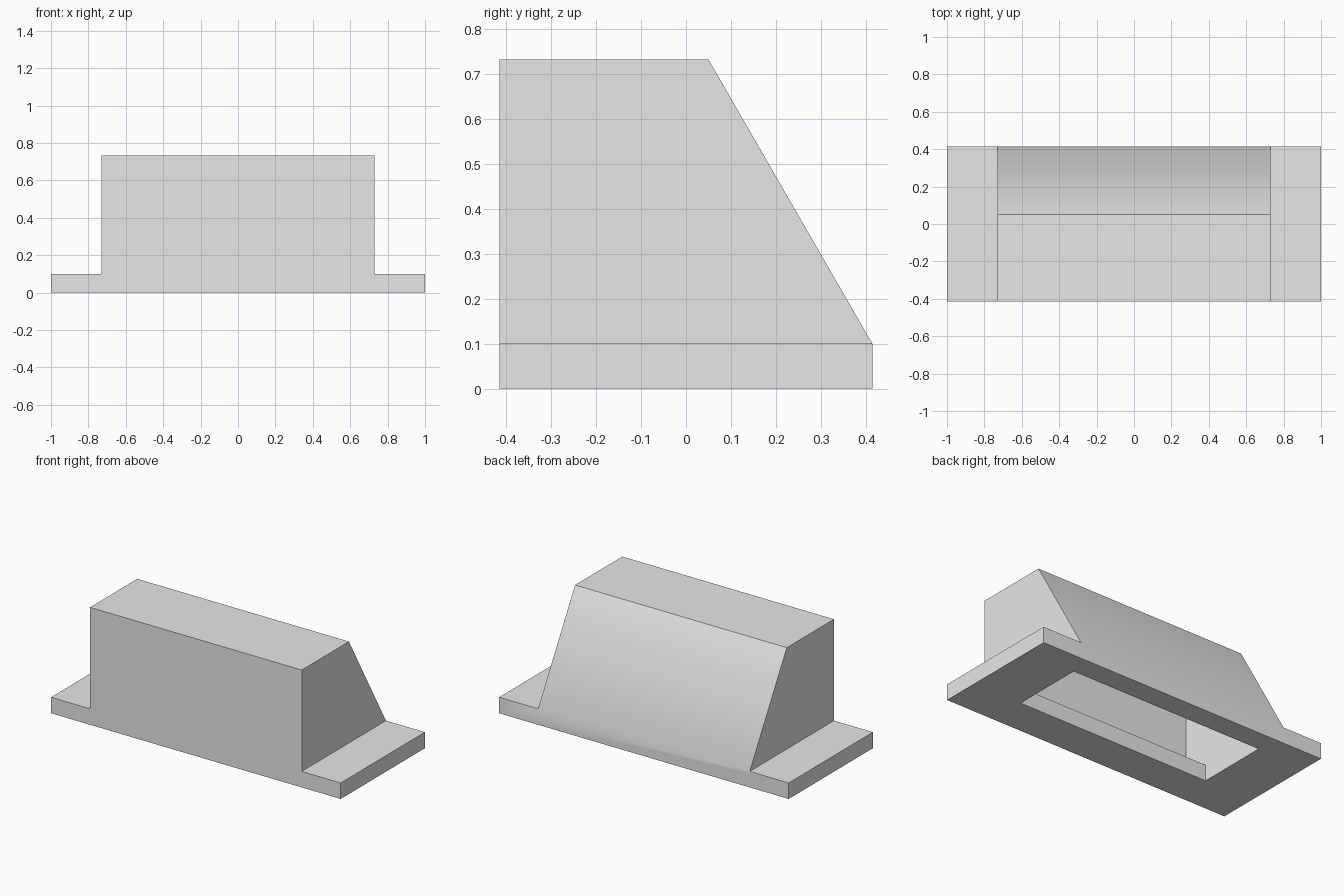
import bpy
import bmesh
import math

if "Cube" in bpy.data.objects:
    bpy.data.objects.remove(bpy.data.objects["Cube"], do_unlink=True)

HALF_DEPTH = 0.415
FLANGE = 0.1
TOP = 0.733

grey = bpy.data.materials.new("light_grey")
grey.use_nodes = True
colour = (0.8, 0.8, 0.8, 1)
grey.diffuse_color = colour
grey.node_tree.nodes["Principled BSDF"].inputs["Base Color"].default_value = colour


def prism(name, profile, half_width):
    """Extrude a (y, z) profile along x, centred on x = 0."""
    bm = bmesh.new()
    face = bm.faces.new([bm.verts.new((-half_width, y, z)) for y, z in profile])
    end = bmesh.ops.extrude_face_region(bm, geom=[face])["geom"]
    verts = [v for v in end if isinstance(v, bmesh.types.BMVert)]
    bmesh.ops.translate(bm, verts=verts, vec=(2 * half_width, 0, 0))
    bmesh.ops.recalc_face_normals(bm, faces=bm.faces)
    mesh = bpy.data.meshes.new(name)
    bm.to_mesh(mesh)
    bm.free()
    mesh.materials.append(grey)
    obj = bpy.data.objects.new(name, mesh)
    bpy.context.collection.objects.link(obj)
    return obj


def combine(target, other, operation):
    """Apply an exact boolean and discard the helper."""
    mod = target.modifiers.new(operation.lower(), "BOOLEAN")
    mod.object = other
    mod.operation = operation
    mod.solver = "EXACT"
    bpy.context.view_layer.objects.active = target
    bpy.ops.object.modifier_apply(modifier=mod.name)
    bpy.data.objects.remove(other, do_unlink=True)


# Housing with a sloping back
housing = prism("housing", [
    (-HALF_DEPTH, 0), (-HALF_DEPTH, TOP), (0.05, TOP),
    (HALF_DEPTH, FLANGE), (HALF_DEPTH, 0)], 0.731)

# Base plate forming the two side flanges
base = prism("base_plate", [
    (-HALF_DEPTH, 0), (-HALF_DEPTH, FLANGE),
    (HALF_DEPTH, FLANGE), (HALF_DEPTH, 0)], 1.0)
combine(housing, base, "UNION")

# Hollow interior, reached through a narrower slot in the base
cavity = prism("cavity", [
    (-0.18, -0.1), (-0.18, FLANGE), (-0.348, FLANGE), (-0.348, 0.667),
    (0.011, 0.667), (0.338, FLANGE), (0.277, FLANGE), (0.277, -0.1)], 0.667)
combine(housing, cavity, "DIFFERENCE")

# Merge coplanar faces left by the booleans
bm = bmesh.new()
bm.from_mesh(housing.data)
bmesh.ops.remove_doubles(bm, verts=bm.verts, dist=0.0001)
bmesh.ops.dissolve_limit(bm, angle_limit=math.radians(1),
                         verts=bm.verts, edges=bm.edges)
bm.to_mesh(housing.data)
bm.free()

# Soft transition only between the slope and the base's back edge
bpy.ops.object.select_all(action="DESELECT")
housing.select_set(True)
bpy.context.view_layer.objects.active = housing
bpy.ops.object.shade_smooth_by_angle(angle=math.radians(32))
